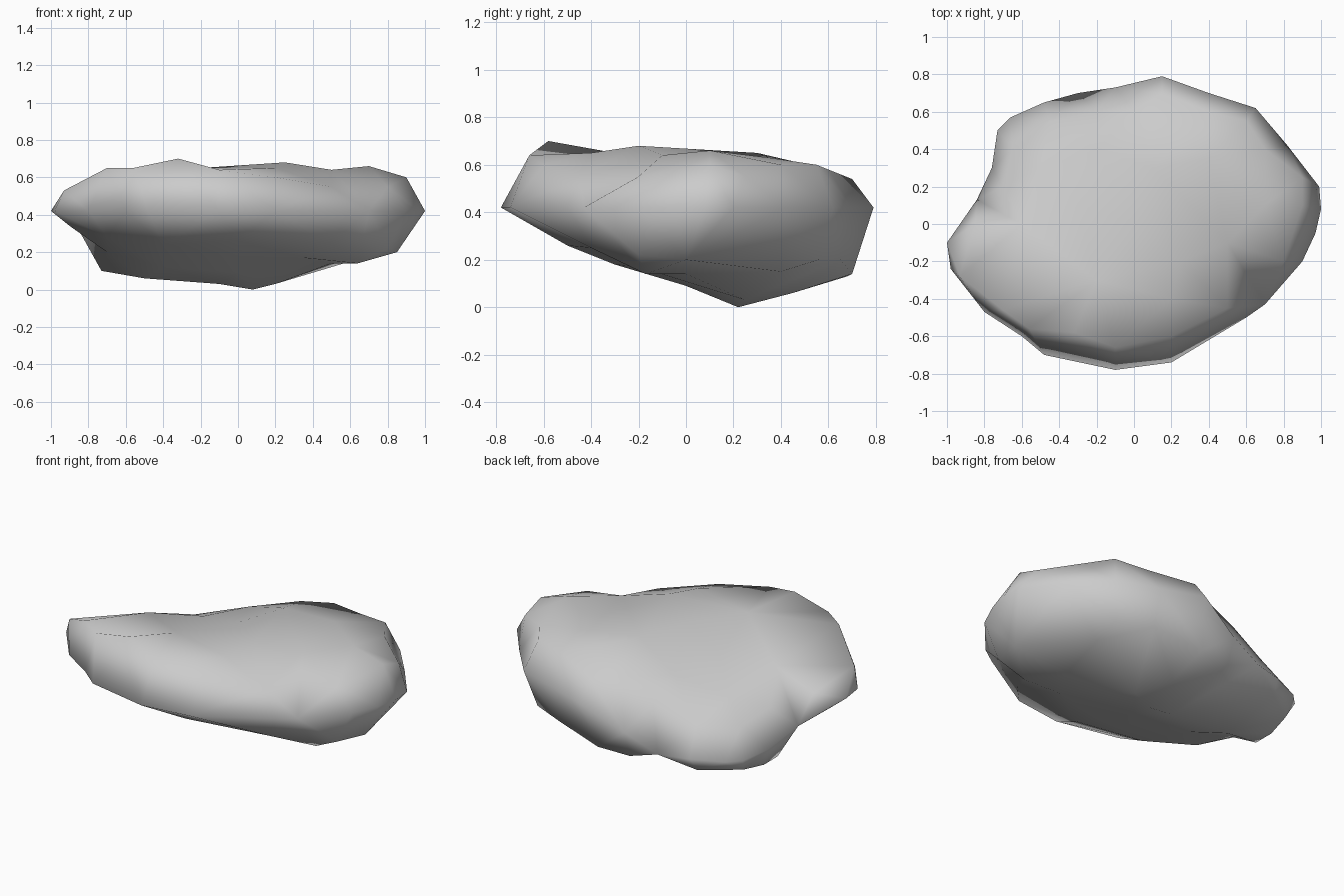
import bpy
import bmesh
from mathutils.geometry import delaunay_2d_cdt

default_cube = bpy.data.objects.get("Cube")
if default_cube:
    bpy.data.objects.remove(default_cube, do_unlink=True)

# Widest outline of the boulder from above, counter-clockwise
OUTLINE = [
    (1, .08), (.99, .2), (.82, .42), (.65, .62), (.4, .7), (.15, .79), (-.1, .73),
    (-.3, .7), (-.48, .65), (-.66, .57), (-.73, .5), (-.76, .3), (-.84, .13),
    (-1, -.1), (-.98, -.24), (-.8, -.47), (-.6, -.6), (-.48, -.7), (-.1, -.78),
    (.2, -.74), (.6, -.5), (.7, -.43), (.9, -.2), (.97, -.05),
]

# High and low spots of the upper surface, which falls towards the back right corner
CROWN = [
    (-.93, -.28, .53), (-.7, -.46, .65), (-.56, -.56, .65), (-.32, -.58, .7),
    (-.1, -.66, .64), (.2, -.6, .6), (.2, -.4, .65), (.5, -.45, .55), (.25, -.2, .68),
    (.5, -.1, .64), (.7, .1, .66), (.9, .1, .6), (.9, .25, .55), (.8, -.2, .55),
    (0, 0, .65), (-.2, -.3, .65), (-.3, .1, .57), (-.6, 0, .55), (-.85, 0, .45),
    (-.5, .3, .45), (-.2, .4, .54), (-.65, .4, .35), (-.7, .2, .4), (-.45, .55, .35),
    (-.2, .6, .45), (0, .6, .55), (.15, .7, .54), (.4, .6, .58), (.6, .55, .6),
    (.7, .4, .6), (.4, .35, .63), (.1, .3, .65),
]

# High and low spots of the underside
BELLY = [
    (.64, -.17, .14), (.5, 0, .14), (.6, .4, .15), (.85, 0, .2), (.8, -.2, .22),
    (.4, .65, .2), (.6, .56, .2), (.1, .7, .14), (-.1, .68, .13), (-.5, .6, .12),
    (-.7, .45, .12), (-.73, .3, .1), (-.73, .17, .1), (-.5, .2, .06), (-.1, .2, .03),
    (.08, .22, 0), (.2, .25, .03), (.1, .45, .06), (0, 0, .09), (-.4, 0, .12),
    (-.7, 0, .2), (.35, -.2, .17), (0, -.3, .18), (0, -.5, .26), (-.4, -.4, .24),
    (.5, -.4, .25), (-.7, -.3, .28), (-.9, -.1, .34),
]


def rim_height(x, y):
    """The rim is level, but dips at the back right corner."""
    toward_corner = y - .8 * x
    dip = 1.2 * (toward_corner - .7)
    return .42 - min(max(dip, 0), .22)


def add_surface(bm, rim_verts, spots):
    """Stretch a triangulated skin from the rim over the given spots."""
    verts = rim_verts + [bm.verts.new(spot) for spot in spots]
    flat = [vert.co.to_2d() for vert in verts]
    count = len(rim_verts)
    border = [(i, (i + 1) % count) for i in range(count)]
    result = delaunay_2d_cdt(flat, border, [], 1, 1e-5)
    faces, origins = result[2], result[3]
    for face in faces:
        bm.faces.new([verts[origins[i][0]] for i in face])


def make_material(name, grey):
    """Create a plain flat material."""
    material = bpy.data.materials.new(name)
    material.use_nodes = True
    material.diffuse_color = (grey, grey, grey, 1)
    shader = material.node_tree.nodes["Principled BSDF"]
    shader.inputs["Base Color"].default_value = material.diffuse_color
    return material


# Boulder body
bm = bmesh.new()
rim_verts = [bm.verts.new((x, y, rim_height(x, y))) for x, y in OUTLINE]
add_surface(bm, rim_verts, CROWN)
add_surface(bm, rim_verts, BELLY)
bmesh.ops.recalc_face_normals(bm, faces=bm.faces[:])

mesh = bpy.data.meshes.new("boulder")
bm.to_mesh(mesh)
bm.free()
mesh.materials.append(make_material("stone_grey", .6))
mesh.shade_smooth()
boulder = bpy.data.objects.new("boulder", mesh)
bpy.context.collection.objects.link(boulder)
